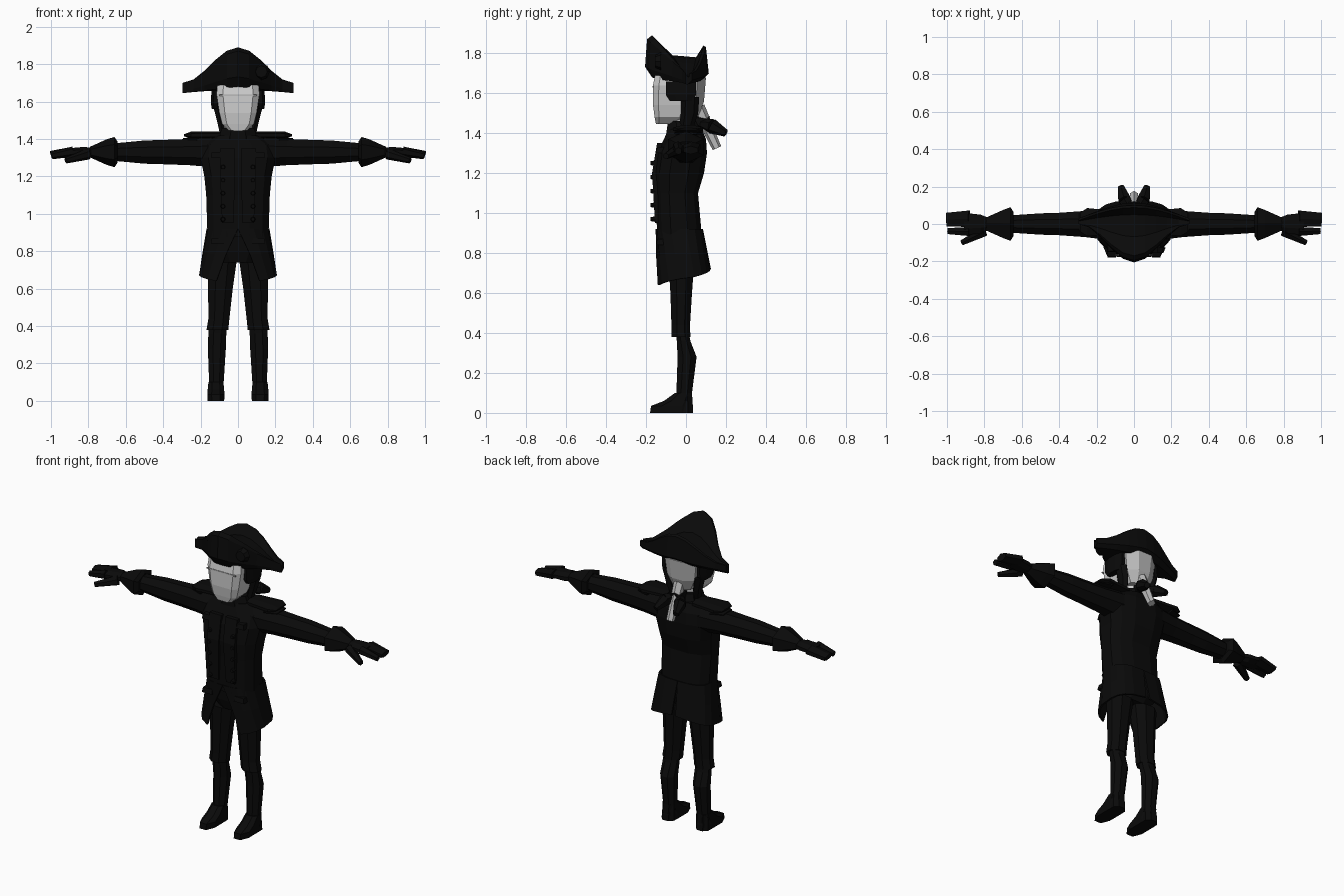
import bpy, bmesh, math
from mathutils import Vector, Matrix

if "Cube" in bpy.data.objects:
    bpy.data.objects.remove(bpy.data.objects["Cube"])


def material(name, value):
    mat = bpy.data.materials.new(name)
    mat.use_nodes = True
    colour = (value, value, value, 1)
    mat.diffuse_color = colour
    mat.node_tree.nodes["Principled BSDF"].inputs["Base Color"].default_value = colour
    return mat


black = material("black cloth", .003)
skin = material("pale skin", .62)
hair = material("grey hair", .5)


def finish(name, bm, mat, mirror, thickness=0):
    bmesh.ops.recalc_face_normals(bm, faces=bm.faces)
    mesh = bpy.data.meshes.new(name)
    bm.to_mesh(mesh)
    bm.free()
    mesh.materials.append(mat)
    ob = bpy.data.objects.new(name, mesh)
    bpy.context.collection.objects.link(ob)
    if thickness:
        solidify = ob.modifiers.new("thickness", 'SOLIDIFY')
        solidify.thickness = thickness
        solidify.offset = 0
    if mirror:
        ob.modifiers.new("mirror", 'MIRROR').use_mirror_merge = False


def loft(name, rows, mat, mirror=False, closed=True, thickness=0):
    bm = bmesh.new()
    rings = [[bm.verts.new(point) for point in row] for row in rows]
    for low, high in zip(rings, rings[1:]):
        low_pairs = list(zip(low, low[1:] + low[:1]))
        high_pairs = list(zip(high, high[1:] + high[:1]))
        for (a, b), (d, c) in list(zip(low_pairs, high_pairs))[:None if closed else -1]:
            bm.faces.new((a, b, c, d))
    if closed:
        bm.faces.new(rings[0])
        bm.faces.new(rings[-1])
    finish(name, bm, mat, mirror, thickness)


def soft(value, power):
    return math.copysign(abs(value) ** power, value)


# Unit polygon with flat sides; a power below one makes it boxier
def outline(sides, power=1):
    turn = math.pi / sides
    for i in range(sides):
        angle = turn * (i * 2 + 1)
        fit = math.cos(turn)
        yield soft(math.cos(angle) / fit, power), soft(math.sin(angle) / fit, power)


# Vertical part; station: height, half width, front, back
def upright(name, stations, mat=black, x=0, lean=0, sides=8, power=1, mirror=None):
    rows = []
    for i, (z, width, front, back) in enumerate(stations):
        middle, depth = (front + back) / 2, (back - front) / 2
        centre = x + lean * i / (len(stations) - 1)
        rows.append([(centre + width * u, middle + depth * v, z) for u, v in outline(sides, power)])
    loft(name, rows, mat, mirror=bool(x) if mirror is None else mirror)


# Part along the arm; station: distance from centre, half depth, half height
def sideways(name, stations, y=0, z=1.33, sides=8):
    rows = [[(x, y + depth * u, z + height * v) for u, v in outline(sides)]
            for x, depth, height in stations]
    loft(name, rows, black, mirror=True)


# Tapered stick between two points, optionally squashed in height
def stick(name, start, end, r_start, r_end, mat=black, squash=1, mirror=True):
    start, end = Vector(start), Vector(end)
    turn = (end - start).to_track_quat('Z', 'Y').to_matrix()
    squeeze = Matrix.Diagonal((1, 1, squash))
    rows = []
    for centre, radius in ((start, r_start), (end, r_end)):
        rows.append([centre + squeeze @ (turn @ Vector((radius * u, radius * v, 0)))
                     for u, v in outline(6)])
    loft(name, rows, mat, mirror)


def disc(name, centre, radius, depth, mirror):
    bm = bmesh.new()
    facing = Matrix.Translation(centre) @ Matrix.Rotation(math.pi / 2, 4, 'X')
    bmesh.ops.create_cone(bm, cap_ends=True, segments=8, radius1=radius,
                          radius2=radius * .7, depth=depth, matrix=facing)
    finish(name, bm, black, mirror)


# Coat body and collar
upright("coat_body", [(.88, .163, -.145, .08), (1.1, .17, -.15, .06), (1.2, .18, -.16, .09),
                      (1.3, .2, -.145, .105), (1.37, .19, -.11, .1), (1.42, .11, -.09, .08)],
        sides=12, power=.75)
upright("collar", [(1.39, .11, -.1, .08), (1.46, .085, -.09, .05)])


# Coat skirt: flares downward while its front opens
def skirt_row(drop, steps=8):
    width = .163 + .042 * drop
    start, end = .45 * drop, math.pi - .02 * drop
    row = []
    for i in range(steps + 1):
        around = i / steps
        angle = start + (end - start) * around
        side, forward = soft(math.sin(angle), .7), soft(math.cos(angle), .7)
        depth = .147 if forward > 0 else .08 + .04 * drop
        hem = .64 + .08 * around
        row.append((width * side, -depth * forward, .92 + (hem - .92) * drop))
    return row


loft("coat_skirt", [skirt_row(drop) for drop in (0, .5, 1)], black,
     mirror=True, closed=False, thickness=.01)

# Lapels, pocket flaps and buttons
upright("lapel", [(.95, .03, -.155, -.13), (1.2, .04, -.17, -.14), (1.35, .04, -.145, -.12)],
        x=.055, sides=4)
for name, z in (("breast_pocket_flap", 1.3), ("hip_pocket_flap", .84)):
    upright(name, [(z, .035, -.15, -.1), (z + .03, .03, -.145, -.1)], x=.11, sides=4)
for i in range(5):
    disc("coat_button", (.08, -.165, .97 + i * .07), .014, .025, mirror=True)

# Shoulder boards
sideways("shoulder_board", [(.09, .06, .02), (.25, .075, .02), (.29, .05, .005)], y=.01, z=1.42)
sideways("shoulder_board_lip", [(.22, .07, .01), (.295, .045, .005)], y=.01, z=1.4)

# Sleeves, cuffs and hands
sideways("sleeve", [(.14, .085, .08), (.26, .07, .07), (.4, .06, .065),
                    (.5, .057, .062), (.68, .045, .045)])
sideways("cuff", [(.645, .065, .05), (.66, .09, .07), (.7, .075, .06), (.79, .035, .025)], sides=6)
sideways("palm", [(.77, .03, .02), (.82, .05, .028), (.91, .06, .02)])
stick("outer_fingers", (.88, .028, 1.333), (1, .024, 1.315), .044, .036, squash=.5)
stick("index_finger", (.88, -.04, 1.333), (.995, -.038, 1.31), .024, .016)
stick("thumb", (.8, -.04, 1.32), (.92, -.1, 1.285), .026, .014)

# Breeches
upright("hips", [(.74, .1, -.08, .03), (.8, .15, -.1, .05), (.96, .15, -.12, .05)])
upright("breeches_leg", [(.38, .058, -.073, .022), (.44, .056, -.073, .02),
                         (.6, .066, -.078, .03), (.74, .078, -.087, .04)], x=.11, lean=-.024)

# Boots
upright("boot_shaft", [(0, .043, -.05, .036), (.1, .039, -.048, .03), (.28, .048, -.042, .053),
                       (.36, .048, -.046, .022), (.4, .047, -.05, .015)], x=.118, lean=-.01)
upright("boot_foot", [(0, .044, -.18, .035), (.035, .046, -.175, .035),
                      (.06, .044, -.11, .03), (.1, .04, -.055, .03)], x=.118, power=.8)

# Neck, head and brow
upright("neck", [(1.42, .06, -.09, .02), (1.52, .06, -.1, .03)], skin)
upright("head", [(1.445, .05, -.15, -.06), (1.48, .085, -.157, -.01), (1.54, .1, -.165, .02),
                 (1.64, .115, -.165, .03), (1.69, .11, -.155, .03)], skin, power=.4)
upright("brow_plate", [(1.63, .1, -.168, -.162), (1.637, .1, -.168, -.162)], hair, sides=4)

# Hair, side curls and tied tail
upright("back_hair", [(1.49, .06, -.01, .065), (1.56, .095, -.04, .09), (1.68, .11, -.05, .1)], hair)
upright("side_curl", [(1.56, .02, -.08, .03), (1.59, .025, -.1, .05), (1.66, .022, -.1, .05)], x=.12)
upright("lower_curl", [(1.42, .015, -.03, .03), (1.5, .018, -.02, .055), (1.58, .024, -.02, .06)],
        x=.08, lean=.03, sides=6)
stick("tail", (0, .06, 1.53), (0, .155, 1.325), .03, .02, hair, mirror=False)
stick("bow_knot", (0, .04, 1.46), (0, .115, 1.45), .035, .03, mirror=False)
stick("bow_loop", (.01, .07, 1.45), (.05, .13, 1.435), .015, .033)
stick("bow_end", (.05, .13, 1.435), (.07, .2, 1.4), .033, .016)


# Two-flap hat: each section runs from the front flap over the crown to the back flap
def hat_section(t):
    x, away = .297 * t, abs(t)
    swell = (1 + math.cos(math.pi * away)) / 2
    brim = 1.68 - .035 * away
    tip = 1.7 + .19 * swell
    valley = 1.69 + .1 * swell
    rear = 1.7 + .14 * swell
    front, back = -.17 * swell, .03 + .07 * math.sqrt(swell)
    return [(x, front, brim), (x, front - .035 * swell, brim + (tip - brim) * .25),
            (x, front - .025 * swell, tip - .02 * swell), (x, front, tip),
            (x, front * .4, valley), (x, back * .5, valley - .01),
            (x, back - .012, rear), (x, back, rear - .01 * swell),
            (x, back + .014 * swell, brim + .02), (x, back - .02, brim - .01 * swell)]


loft("hat", [hat_section(i / 5) for i in range(-5, 6)], black)
upright("hat_band", [(1.64, .12, -.1, .085), (1.72, .12, -.12, .1)])
disc("hat_rosette", (.125, -.14, 1.76), .045, .03, mirror=False)
